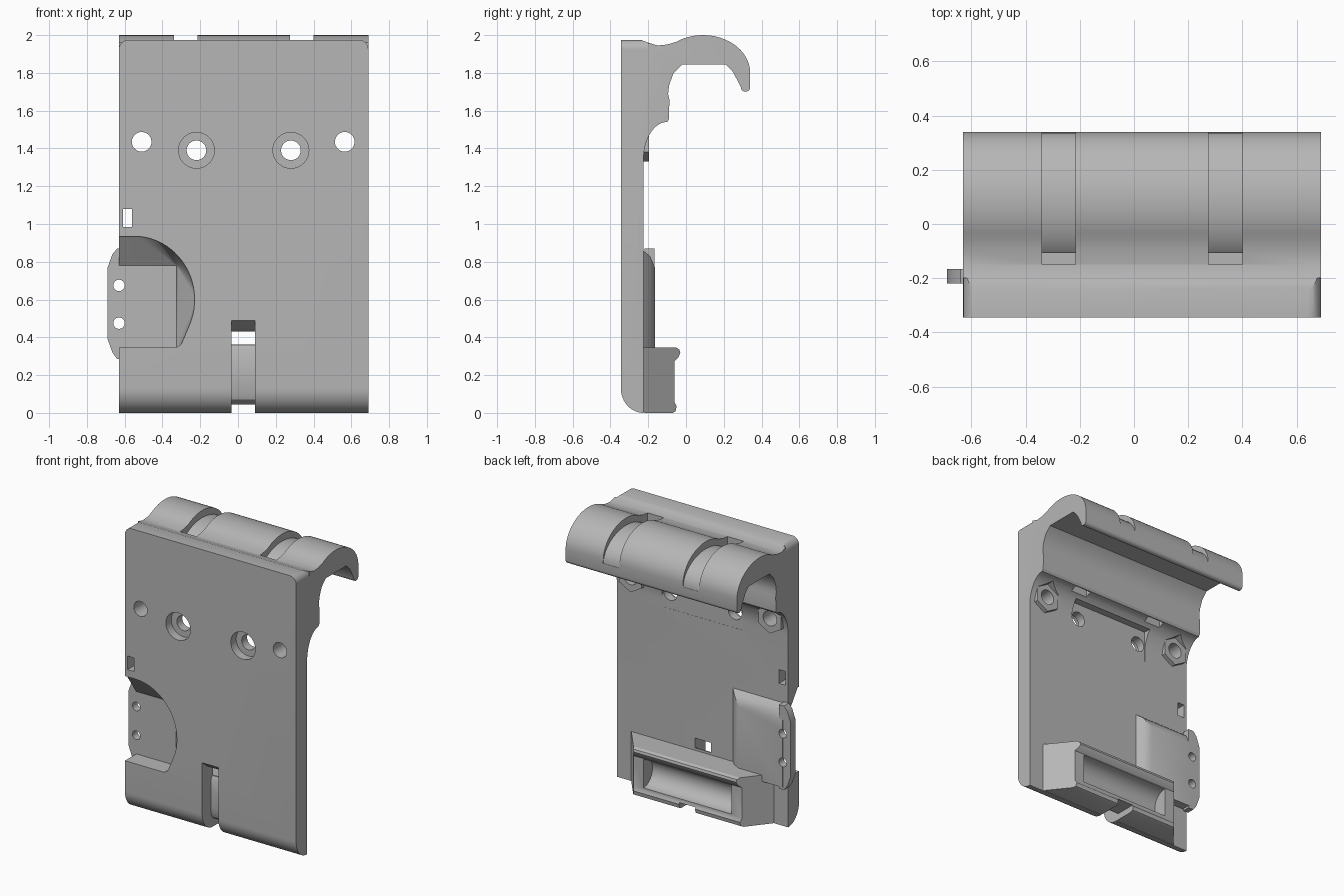
import bpy, bmesh
from math import sin, cos, radians, pi
from mathutils import Matrix

if "Cube" in bpy.data.objects:
    bpy.data.objects.remove(bpy.data.objects["Cube"])

grey = bpy.data.materials.new("plain_grey")
grey.use_nodes = True
grey.diffuse_color = (0.47, 0.47, 0.47, 1)
grey.node_tree.nodes["Principled BSDF"].inputs["Base Color"].default_value = grey.diffuse_color

MID = 0.03                 # middle of the plate in x
LEFT, RIGHT = 0.69, -0.63  # plate sides
FRONT, BACK = -0.345, -0.225


def finish(name, bm):
    bmesh.ops.recalc_face_normals(bm, faces=bm.faces)
    mesh = bpy.data.meshes.new(name)
    bm.to_mesh(mesh)
    bm.free()
    mesh.materials.append(grey)
    obj = bpy.data.objects.new(name, mesh)
    bpy.context.collection.objects.link(obj)
    return obj


def arc(cy, cz, ry, rz, a0, a1, n=12):
    angles = [radians(a0 + (a1 - a0) * i / n) for i in range(n + 1)]
    return [(cy + ry * cos(a), cz + rz * sin(a)) for a in angles]


def prism(name, rings):
    """Closed solid between two matching rings of points."""
    bm = bmesh.new()
    a, b = [[bm.verts.new(p) for p in ring] for ring in rings]
    bm.faces.new(a)
    bm.faces.new(b)
    for i in range(len(a)):
        j = (i + 1) % len(a)
        bm.faces.new((a[i], a[j], b[j], b[i]))
    return finish(name, bm)


def along_x(name, profile, x0, x1):
    return prism(name, [[(x, y, z) for y, z in profile] for x in (x0, x1)])


def along_y(name, outline, y0, y1):
    return prism(name, [[(x, y, z) for x, z in outline] for y in (y0, y1)])


def box(name, x0, x1, y0, y1, z0, z1):
    return along_x(name, [(y0, z0), (y1, z0), (y1, z1), (y0, z1)], x0, x1)


def rod(name, x, z, r, y0, y1, sides=32):
    bm = bmesh.new()
    place = Matrix.Translation((x, (y0 + y1) / 2, z)) @ Matrix.Rotation(pi / 2, 4, "X")
    bmesh.ops.create_cone(bm, cap_ends=True, segments=sides, radius1=r,
                          radius2=r, depth=y1 - y0, matrix=place)
    return finish(name, bm)


def hull(name, points):
    bm = bmesh.new()
    for p in points:
        bm.verts.new(p)
    res = bmesh.ops.convex_hull(bm, input=bm.verts)
    unused = [v for v in res["geom_interior"] if isinstance(v, bmesh.types.BMVert)]
    bmesh.ops.delete(bm, geom=unused, context="VERTS")
    bmesh.ops.dissolve_limit(bm, angle_limit=0.01, verts=bm.verts, edges=bm.edges)
    return finish(name, bm)


def cut(obj, *cutters):
    bpy.context.view_layer.objects.active = obj
    for c in cutters:
        c.hide_render = True
        mod = obj.modifiers.new("cut", "BOOLEAN")
        mod.operation, mod.solver, mod.object = "DIFFERENCE", "EXACT", c
        bpy.ops.object.modifier_apply(modifier=mod.name)


# Plate and hook share one side profile
profile = [(FRONT, 1.975), (-0.24, 1.975), (-0.2, 1.96), (-0.15, 1.945), (-0.1, 1.95)]
profile += arc(0.09, 1.8, 0.25, 0.2, 125, 0, 20)
profile += arc(0.315, 1.725, 0.025, 0.025, 0, -180, 8)
profile += [(0.27, 1.765), (0.245, 1.81), (0.21, 1.845), (-0.02, 1.845), (-0.065, 1.8),
            (-0.088, 1.74), (-0.095, 1.69), (-0.088, 1.66), (-0.09, 1.555)]
profile += arc(-0.1, 1.34, 0.125, 0.2, 90, 180)
profile += arc(BACK, 0.13, 0.12, 0.13, 270, 180)
plate = along_x("back_plate_with_hook", profile, RIGHT, LEFT)

# Foot with slanted ends
foot_profile = [(-0.25, 0.345), (-0.05, 0.345), (-0.035, 0.335), (-0.03, 0.318),
                (-0.04, 0.295), (-0.06, 0.275), (-0.06, 0.055), (-0.05, 0.035),
                (-0.055, 0.008), (-0.07, 0), (-0.22, 0), (-0.25, 0.03)]
foot = prism("foot", [[(MID + s * (0.55 - 0.8 * (y - BACK)), y, z)
                       for y, z in foot_profile] for s in (-1, 1)])

# Side housing behind the scoop, and its wing
housing = hull("side_housing", [(x, y, z) for y, xi, zt in
               ((-0.24, -0.19, 0.87), (-0.19, -0.24, 0.83), (-0.165, -0.29, 0.77))
               for x in (RIGHT, xi) for z in (0.3, zt)])
wing = along_y("side_wing", [(-0.6, 0.285), (-0.64, 0.285), (-0.665, 0.32), (-0.69, 0.39),
                             (-0.69, 0.77), (-0.665, 0.84), (-0.64, 0.87), (-0.6, 0.87)],
               -0.22, -0.166)

cutters = []


def tool(obj):
    cutters.append(obj)
    return obj


# Strap grooves over the hook and the channels below them
groove = [(-0.15, 2.1)] + arc(0.09, 1.78, 0.248, 0.17, 165, 0, 20) + [(0.4, 1.78), (0.4, 2.1)]
for x0, x1 in ((-0.34, -0.215), (0.275, 0.4)):
    cut(plate, tool(along_x("groove_cutter", groove, x0, x1)),
        tool(box("channel_cutter", x0, x1, -0.15, -0.107, 1.4, 1.9)))

# Relief under the hook wall
cut(plate, tool(box("relief_cutter", -0.28, 0.34, -0.226, 0, 1.28, 1.5)))

# Rounded upper corners of the plate
for edge, s in ((RIGHT, 1), (LEFT, -1)):
    corner = [(edge - s * 0.05, 2.1), (edge - s * 0.05, 1.925)]
    corner += [(edge + s * (0.05 + px), 1.925 + pz) for px, pz in arc(0, 0, 0.05, 0.05, 180, 90, 8)]
    corner += [(edge + s * 0.05, 2.1)]
    cut(plate, tool(along_y("corner_cutter", corner, -0.4, -0.2)))

# Outer screw holes with hexagonal bosses
for x in (-0.51, 0.565):
    cut(plate, tool(rod("nut_cutter", x, 1.43, 0.1, -0.2, 0.02, 6)))
    boss = rod("hex_boss", x, 1.43, 0.1, -0.24, -0.195, 6)
    drill = tool(rod("hole_cutter", x, 1.435, 0.052, -0.4, 0))
    cut(plate, drill)
    cut(boss, drill)

# Inner counterbored holes
for x in (-0.22, 0.28):
    cut(plate, tool(rod("hole_cutter", x, 1.39, 0.052, -0.4, -0.15)),
        tool(rod("counterbore_cutter", x, 1.39, 0.095, -0.4, -0.285)))

# Small square window
cut(plate, tool(box("window_cutter", -0.61, -0.56, -0.4, -0.2, 0.985, 1.08)))

# Scoop: curved mouth at the front, rectangular floor behind
mouth = [(-0.8, 0.345), (-0.33, 0.345), (-0.3, 0.365)]
mouth += arc(-0.55, 0.6, 0.32, 0.335, -35, 90, 24) + [(-0.8, 0.935)]
floor = [(-0.8, 0.345), (-0.325, 0.345), (-0.325, 0.78), (-0.8, 0.78)]
scoop = tool(hull("scoop_cutter", [(x, y, z) for y in (-0.4, -0.33) for x, z in mouth]
                  + [(x, -0.22, z) for x, z in floor]))
cut(plate, scoop)
cut(housing, scoop)
for z in (0.475, 0.675):
    drill = tool(rod("wing_hole_cutter", RIGHT, z, 0.03, -0.4, 0))
    cut(housing, drill)
    cut(wing, drill)

# Latch slot through the plate and under the foot
slot = tool(along_x("slot_cutter", [
    (-0.4, -0.1), (-0.4, 0.49), (FRONT, 0.49), (-0.29, 0.445), (-0.25, 0.43), (-0.2, 0.43),
    (-0.2, 0.365), (-0.235, 0.36), (-0.25, 0.33), (-0.25, 0.11), (-0.235, 0.07),
    (-0.2, 0.045), (0, 0.045), (0, -0.1)], -0.035, 0.09))
cut(plate, slot)
cut(foot, slot)

# Curved pocket in the back of the foot
pocket = arc(-0.06, 0.17, 0.1, 0.1, 90, 270, 16) + [(0.05, 0.07), (0.05, 0.27)]
cut(foot, tool(along_x("pocket_cutter", pocket, MID - 0.34, MID + 0.34)))

for c in cutters:
    bpy.data.objects.remove(c)

# Smooth curves, sharp edges
bpy.ops.object.select_all(action="DESELECT")
for obj in bpy.context.collection.objects:
    if obj.type == "MESH" and grey.name in obj.data.materials:
        obj.select_set(True)
        bpy.context.view_layer.objects.active = obj
bpy.ops.object.shade_smooth_by_angle(angle=radians(32))
